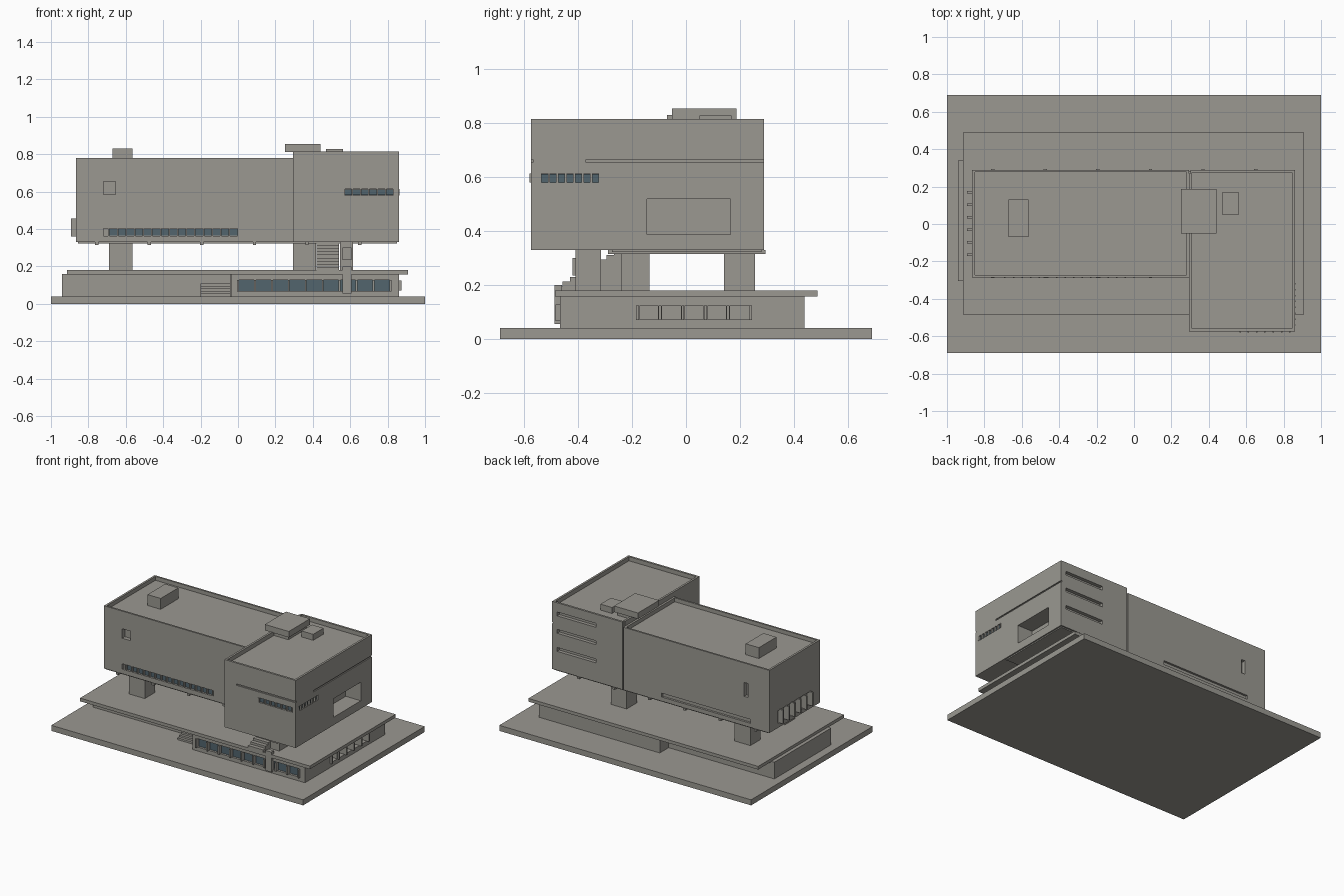
import bpy, bmesh
from mathutils import Vector

if "Cube" in bpy.data.objects:
    bpy.data.objects.remove(bpy.data.objects["Cube"])


def material(name, col):
    m = bpy.data.materials.new(name)
    m.diffuse_color = (*col, 1)
    m.use_nodes = True
    m.node_tree.nodes["Principled BSDF"].inputs["Base Color"].default_value = m.diffuse_color
    return m


CONCRETE = material("concrete grey", (0.325, 0.315, 0.285))
GLASS = material("blue grey glass", (0.085, 0.13, 0.155))


def boxes(name, spans, mat=CONCRETE):
    """One object from boxes given as (x0, x1, y0, y1, z0, z1)."""
    bm = bmesh.new()
    for x0, x1, y0, y1, z0, z1 in spans:
        lo, hi = Vector((x0, y0, z0)), Vector((x1, y1, z1))
        for v in bmesh.ops.create_cube(bm, size=1)["verts"]:
            v.co = Vector(a * b for a, b in zip(v.co, hi - lo)) + (lo + hi) / 2
    me = bpy.data.meshes.new(name)
    bm.to_mesh(me)
    bm.free()
    me.materials.append(mat)
    ob = bpy.data.objects.new(name, me)
    bpy.context.collection.objects.link(ob)
    return ob


def carve(ob, spans):
    """Cut separate box-shaped recesses into an object."""
    cutter = boxes("cutter", spans)
    cutter.hide_render = True
    mod = ob.modifiers.new("recesses", 'BOOLEAN')
    mod.operation, mod.solver, mod.object = 'DIFFERENCE', 'EXACT', cutter
    deps = bpy.context.evaluated_depsgraph_get()
    me = bpy.data.meshes.new_from_object(ob.evaluated_get(deps))
    ob.modifiers.clear()
    ob.data = me
    bpy.data.objects.remove(cutter)


def row(start, end, count, gap):
    """Evenly spaced intervals separated by a gap."""
    step = (end - start) / count
    return [(start + i * step + gap / 2, start + (i + 1) * step - gap / 2) for i in range(count)]


def bars(start, end, count, width):
    """Intervals centred on the dividers of a row, both ends included."""
    step = (end - start) / count
    return [(start + i * step - width / 2, start + i * step + width / 2) for i in range(count + 1)]


def stairs(name, x0, x1, y0, y1, z0, z1, n):
    """Solid flight rising towards +y."""
    dy, dz = (y1 - y0) / n, (z1 - z0) / n
    boxes(name, [(x0, x1, y0 + i * dy, y0 + (i + 1) * dy, z0, z0 + (i + 1) * dz) for i in range(n)])


# Ground plate and terrace slab
boxes("ground_plate", [(-1, 1, -.69, .69, 0, .04)])
boxes("terrace_slab", [(-.915, .91, -.485, .488, .157, .18)])

# Lower storey: set-back west part and wider east part
boxes("lower_west_wing", [(-.94, -.04, -.305, .34, .04, .16)])
east = boxes("lower_east_wing", [(-.035, .86, -.468, .44, .04, .157)])
carve(east, [(0, .815, -.5, -.445, .068, .128)] +
      [(.82, .9, a, b, .072, .123) for a, b in row(-.18, .24, 5, .014)])
boxes("lower_east_wing_rear", [(-.1, -.035, .3, .44, .04, .157)])
boxes("lower_front_glass", [(a, b, -.452, -.445, .068, .128) for a, b in row(0, .815, 9, .008)], GLASS)
boxes("lower_front_fins", [(a, b, -.483, -.445, .066, .128) for a, b in bars(0, .815, 9, .01)])
boxes("lower_side_fins", [(.83, .875, a, b, .07, .125) for a, b in bars(-.18, .24, 5, .011)])

# Stairs up to the terrace and on to the raised storey
stairs("ground_stairs", -.2, -.04, -.4, -.305, .04, .108, 5)
stairs("upper_stairs", .42, .54, -.485, -.24, .18, .328, 9)

# Pillars carrying the raised storey
boxes("pillars", [(x, x + .125, y, y + .115, .18, .33)
                  for x in (-.69, .293) for y in (-.25, .14)])
boxes("front_pillar", [(.545, .615, -.41, -.315, .18, .33)])
boxes("entrance_panels", [(.56, .607, -.488, -.46, .055, .2),
                          (.56, .607, -.42, -.41, .235, .3)])

# Long raised block with roof recess, window slots and niche
long_block = boxes("long_block", [(-.865, .295, -.285, .29, .33, .78)])
carve(long_block, [
    (-.85, .28, -.272, .277, .752, .9),
    (-.72, .0, -.4, -.265, .363, .402),
    (-.72, -.655, -.4, -.255, .585, .653),
    (-.695, -.665, .26, .4, .54, .64),
    (-.715, -.01, .275, .4, .36, .388),
    (-.9, -.85, -.19, .19, .362, .452)])
boxes("long_block_glass", [(a, b, -.272, -.265, .364, .401) for a, b in row(-.69, 0, 15, .008)], GLASS)
boxes("long_block_fins", [(a, b, -.289, -.265, .363, .402) for a, b in bars(-.69, 0, 15, .008)])
boxes("end_fins", [(-.893, -.85, y - .006, y + .006, .36, .457)
                   for y in (-.165, -.098, -.031, .036, .103, .17)])

# Joists under the raised storey
boxes("floor_edge", [(-.855, .85, -.275, .28, .322, .33)])
boxes("floor_joists", [(x - .009, x + .009, -.29, .295, .315, .33)
                       for x in (-.755, -.474, -.193, .088, .369, .65)])

# Taller cross block with roof recess, corner windows, loggia and slots
tall_block = boxes("tall_block", [(.295, .86, -.575, .29, .33, .815)])
carve(tall_block, [
    (.31, .845, -.56, .275, .785, .9),
    (.39, .9, -.6, -.567, .655, .665),
    (.852, .9, -.37, .3, .655, .665),
    (.565, .835, -.6, -.555, .58, .613),
    (.84, .9, -.54, -.32, .58, .613),
    (.74, .9, -.145, .165, .387, .52),
    (.28, .302, .27, .4, .3, .9)] +
    [(.51, .82, .265, .4, z - .014, z + .014) for z in (.48, .61, .735)])
boxes("corner_front_glass", [(a, b, -.564, -.555, .581, .612) for a, b in row(.567, .833, 6, .008)], GLASS)
boxes("corner_side_glass", [(.84, .85, a, b, .581, .612) for a, b in row(-.54, -.32, 7, .008)], GLASS)
boxes("corner_front_fins", [(a, b, -.58, -.555, .58, .613) for a, b in bars(.567, .833, 6, .008)])
boxes("corner_side_fins", [(.84, .863, a, b, .58, .613) for a, b in bars(-.54, -.32, 7, .008)])

# Roof boxes
boxes("west_roof_box", [(-.67, -.565, -.07, .13, .752, .83)])
boxes("stair_roof_cap", [(.25, .44, -.052, .188, .812, .855)])
boxes("stair_roof_base", [(.312, .425, -.035, .17, .785, .812)])
boxes("small_roof_box", [(.47, .562, .05, .168, .785, .828)])
